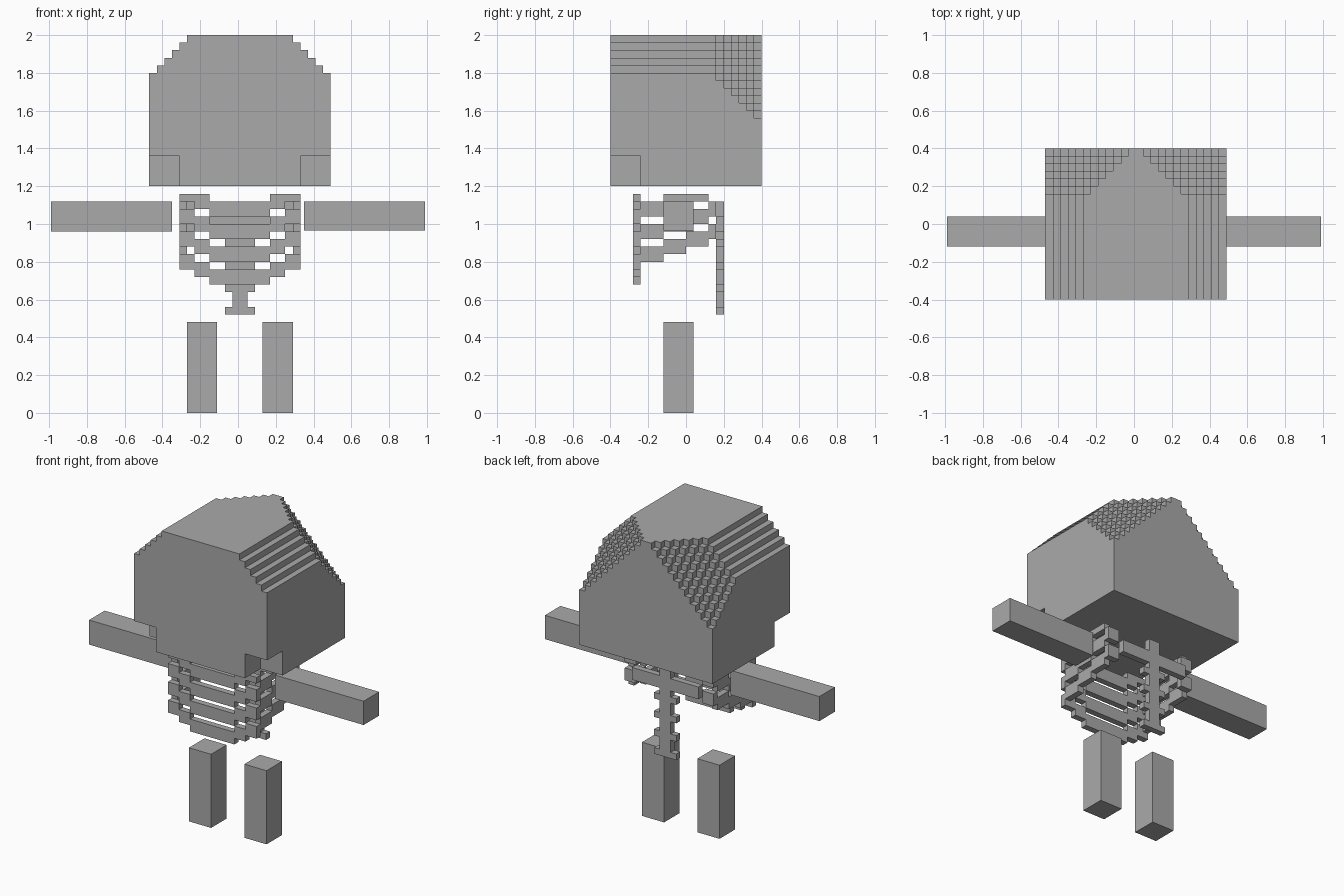
import bpy, bmesh, math
from mathutils import Vector

if "Cube" in bpy.data.objects:
    bpy.data.objects.remove(bpy.data.objects["Cube"])

U = 0.04                              # size of one block
ORIGIN = Vector((-0.47, -0.40, 0.0))  # corner of the block grid
WIDE = 24                             # grid width, for mirroring

grey = bpy.data.materials.new("plain grey")
grey.diffuse_color = (0.4, 0.4, 0.4, 1)
grey.use_nodes = True
grey.node_tree.nodes["Principled BSDF"].inputs["Base Color"].default_value = grey.diffuse_color


def finish(bm, name):
    mesh = bpy.data.meshes.new(name)
    bm.to_mesh(mesh)
    bm.free()
    mesh.materials.append(grey)
    obj = bpy.data.objects.new(name, mesh)
    bpy.context.collection.objects.link(obj)
    return obj


def box(name, lo, hi):
    lo, hi = Vector(lo), Vector(hi)
    bm = bmesh.new()
    bmesh.ops.create_cube(bm, size=1)
    for v in bm.verts:
        v.co = Vector([(lo[a] + hi[a]) / 2 + v.co[a] * (hi[a] - lo[a]) for a in range(3)])
    return finish(bm, name)


def blocks(name, cells):
    """Skin a set of grid cells with their exposed faces, merging flat areas."""
    bm = bmesh.new()
    verts = {}

    def vert(p):
        if p not in verts:
            verts[p] = bm.verts.new(ORIGIN + Vector(p) * U)
        return verts[p]

    for c in cells:
        for a in range(3):
            b, d = (a + 1) % 3, (a + 2) % 3
            for s in (0, 1):
                n = list(c)
                n[a] += 1 if s else -1
                if tuple(n) in cells:
                    continue
                loop = []
                for e, f in ((0, 0), (1, 0), (1, 1), (0, 1)):
                    p = list(c)
                    p[a] += s
                    p[b] += e
                    p[d] += f
                    loop.append(vert(tuple(p)))
                bm.faces.new(loop if s else loop[::-1])
    bmesh.ops.dissolve_limit(bm, angle_limit=math.radians(1),
                             verts=bm.verts[:], edges=bm.edges[:])
    return finish(bm, name)


# Head: stepped shoulders, stepped rear corners, notched front jaw corners
head = set()
for x in range(WIDE):
    side = min(x, WIDE - 1 - x)
    for y in range(20):
        for z in range(30, 50):
            back, top = 19 - y, 49 - z
            jaw_notch = side < 4 and y < 4 and z < 34
            if side + top >= 5 and side + back + top >= 11 and not jaw_notch:
                head.add((x, y, z))
blocks("head", head)


# Ribs: each segment is two rows high and steps along the loop
def rib(top_row, segments):
    cells = set()
    for x0, x1, y0, y1, step in segments:
        for x in range(x0, x1):
            for y in range(y0, y1):
                for row in (top_row + step, top_row + step + 1):
                    if row >= 0:
                        cells.add((x, y, 28 - row))
                        cells.add((WIDE - 1 - x, y, 28 - row))
    return cells


FRONT = [(8, 12, 3, 4, 2), (6, 8, 3, 4, 1), (4, 6, 3, 4, 0)]
SIDE = [(4, 5, 4, 7, -1), (4, 5, 7, 10, -2), (4, 5, 10, 13, -3)]
BACK = [(4, 6, 13, 14, -4), (6, 12, 14, 15, -5)]
for name, row, parts in (("rib_top", -1, FRONT), ("rib_upper", 2, FRONT + SIDE),
                         ("rib_middle", 5, FRONT + SIDE + BACK[:1]),
                         ("rib_lower", 8, FRONT + SIDE + BACK)):
    blocks(name, rib(row, parts))

# Spine: narrow column with a wider vertebra every third row
spine = set()
for row in range(1, 16):
    half = 2 if row % 3 == 0 else 1
    for x in range(12 - half, 12 + half):
        spine.add((x, 14, 28 - row))
blocks("spine", spine)

# Arms and legs
box("left_arm", (-0.99, -0.12, 0.96), (-0.35, 0.04, 1.12))
box("right_arm", (0.35, -0.12, 0.965), (0.99, 0.04, 1.12))
box("left_leg", (-0.27, -0.12, 0), (-0.11, 0.04, 0.48))
box("right_leg", (0.13, -0.12, 0), (0.29, 0.04, 0.48))
